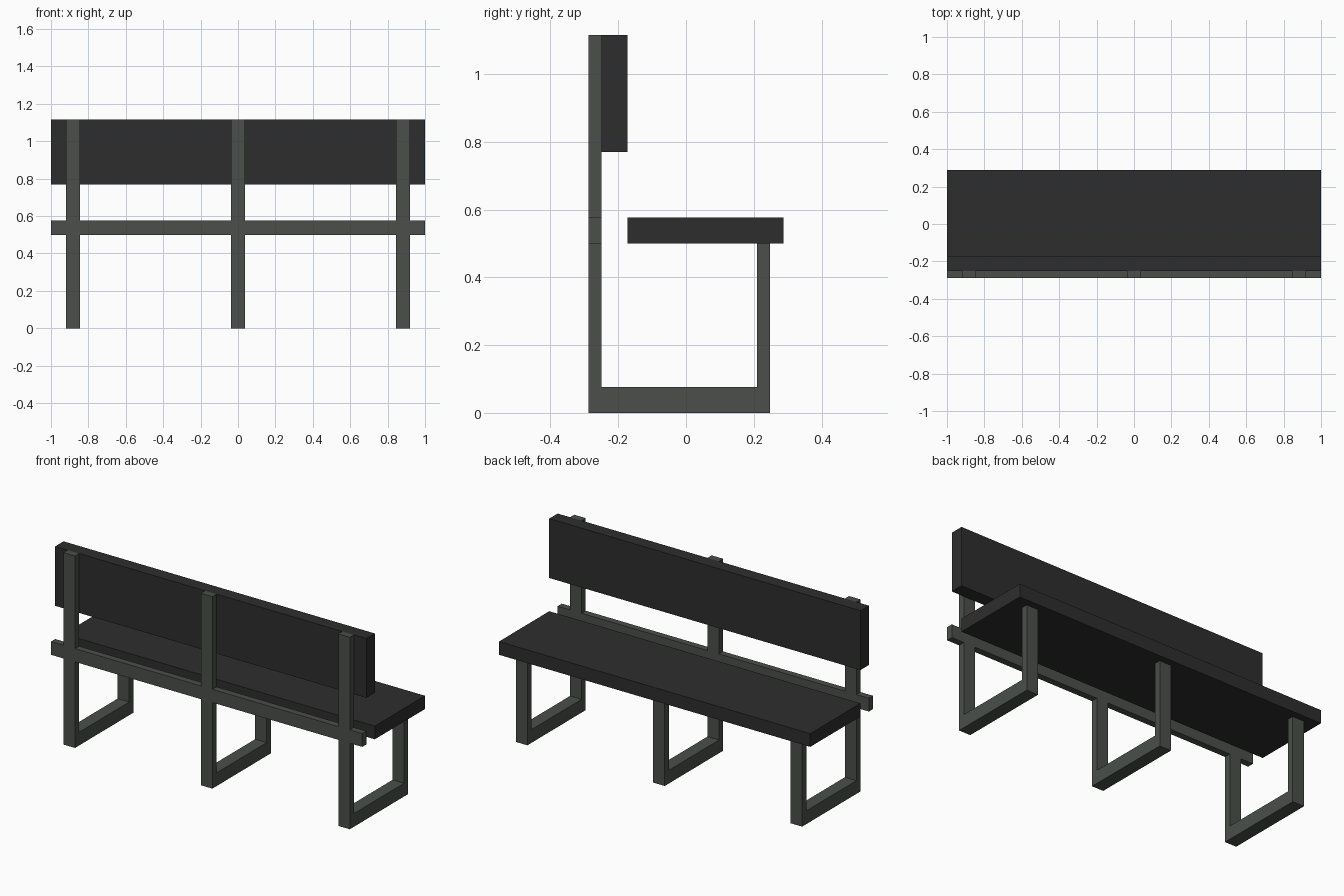
import bpy
import bmesh

cube = bpy.data.objects.get("Cube")
if cube:
    bpy.data.objects.remove(cube, do_unlink=True)


def make_material(name, rgb):
    mat = bpy.data.materials.new(name)
    mat.use_nodes = True
    colour = (*rgb, 1.0)
    mat.diffuse_color = colour
    mat.node_tree.nodes["Principled BSDF"].inputs["Base Color"].default_value = colour
    return mat


def extrude_x(name, profile, x0, x1, mat):
    """Sweep a closed (y, z) profile from x0 to x1."""
    bm = bmesh.new()
    face = bm.faces.new([bm.verts.new((x0, y, z)) for y, z in profile])
    swept = bmesh.ops.extrude_face_region(bm, geom=[face])["geom"]
    verts = [v for v in swept if isinstance(v, bmesh.types.BMVert)]
    bmesh.ops.translate(bm, verts=verts, vec=(x1 - x0, 0, 0))
    bmesh.ops.recalc_face_normals(bm, faces=bm.faces)
    mesh = bpy.data.meshes.new(name)
    bm.to_mesh(mesh)
    bm.free()
    mesh.materials.append(mat)
    obj = bpy.data.objects.new(name, mesh)
    bpy.context.collection.objects.link(obj)
    return obj


def rect(y0, y1, z0, z1):
    return [(y0, z0), (y1, z0), (y1, z1), (y0, z1)]


dark = make_material("dark board", (0.027, 0.027, 0.027))
metal = make_material("grey green metal", (0.07, 0.078, 0.07))

# Main levels and depths
HEIGHT, SEAT_Z, SEAT_TOP, FOOT = 1.115, 0.5, 0.577, 0.077
POST_BACK, POST_FRONT = -0.288, -0.25
LEG_BACK, LEG_FRONT = 0.21, 0.248
BOARD_FRONT, SEAT_FRONT = -0.173, 0.288

# Seat and backrest boards
extrude_x("seat", rect(BOARD_FRONT, SEAT_FRONT, SEAT_Z, SEAT_TOP), -1, 1, dark)
extrude_x("backrest", rect(POST_FRONT, BOARD_FRONT, 0.77, HEIGHT), -1, 1, dark)

# Three one-piece frames: tall post, foot bar and short leg
frame = [(POST_BACK, 0), (LEG_FRONT, 0), (LEG_FRONT, SEAT_Z), (LEG_BACK, SEAT_Z),
         (LEG_BACK, FOOT), (POST_FRONT, FOOT), (POST_FRONT, HEIGHT), (POST_BACK, HEIGHT)]
half = 0.037
centres = {"right": -0.883, "middle": 0.0, "left": 0.883}
for side, x in centres.items():
    extrude_x(side + "_frame", frame, x - half, x + half, metal)

# Rail pieces fitted flush between and beyond the posts
stops = [-1.0] + [x + s * half for x in centres.values() for s in (-1, 1)] + [1.0]
for i in range(0, len(stops), 2):
    extrude_x(f"rail_piece_{i // 2 + 1}", rect(POST_BACK, POST_FRONT, SEAT_Z, SEAT_TOP),
              stops[i], stops[i + 1], metal)
